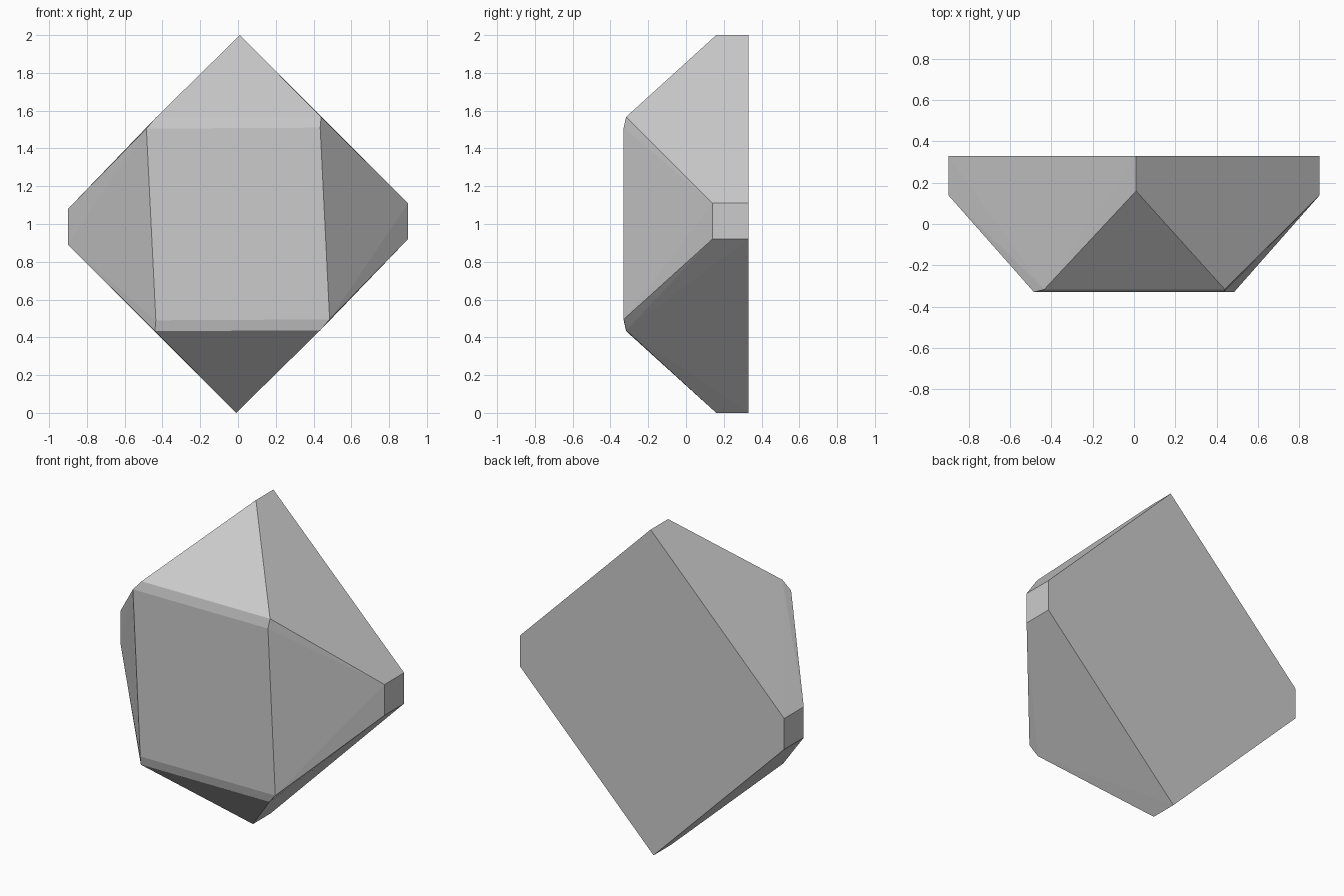
import bpy, bmesh, math

if "Cube" in bpy.data.objects:
    bpy.data.objects.remove(bpy.data.objects["Cube"])

# One half of the cut stone; the other half is its half-turn about the y axis at z = 1
half = [
    # flat back outline
    (0.01, 0.33, 2.0), (0.90, 0.33, 1.11), (0.90, 0.33, 0.92),
    # girdle, where the slanted facets start
    (0.01, 0.16, 2.0), (0.90, 0.14, 1.11), (0.90, 0.14, 0.92),
    # upper edge of the front bevel
    (0.44, -0.317, 1.567), (-0.435, -0.317, 1.563),
    # front table
    (0.435, -0.33, 1.51), (-0.485, -0.33, 1.505),
]
points = half + [(-x, y, 2 - z) for x, y, z in half]

# Wrap the points into a faceted solid and merge coplanar triangles
bm = bmesh.new()
for p in points:
    bm.verts.new(p)
hull = bmesh.ops.convex_hull(bm, input=bm.verts)
loose = [v for v in bm.verts if not v.link_faces]
bmesh.ops.delete(bm, geom=loose, context='VERTS')
bmesh.ops.dissolve_limit(bm, angle_limit=math.radians(1.0),
                         verts=bm.verts, edges=bm.edges)
bmesh.ops.recalc_face_normals(bm, faces=bm.faces)

mesh = bpy.data.meshes.new("faceted_stone")
bm.to_mesh(mesh)
bm.free()
stone = bpy.data.objects.new("faceted_stone", mesh)
bpy.context.collection.objects.link(stone)
